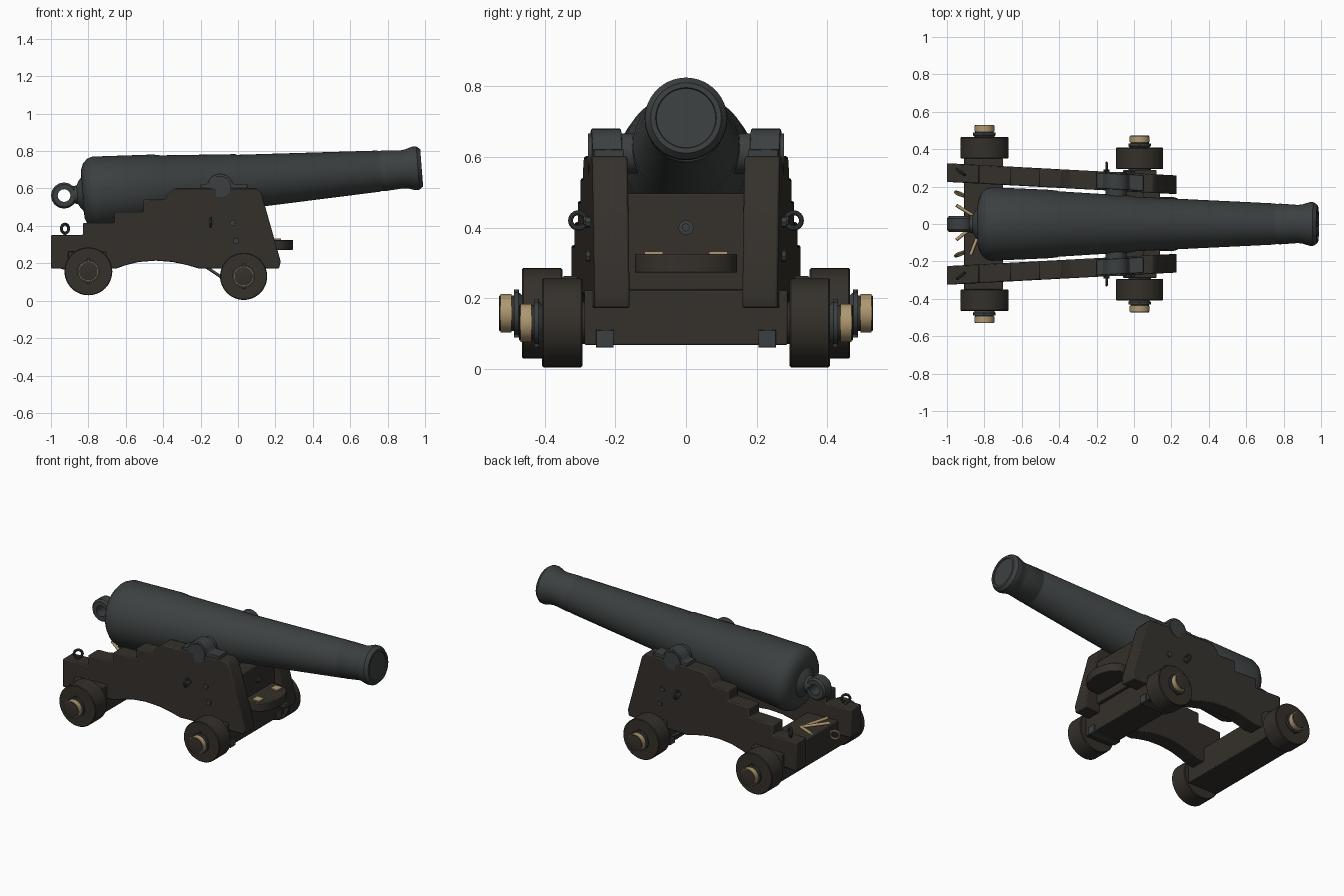
import bpy, bmesh, math
from mathutils import Vector, Matrix

if "Cube" in bpy.data.objects:
    bpy.data.objects.remove(bpy.data.objects["Cube"])


def material(name, col):
    m = bpy.data.materials.new(name)
    m.diffuse_color = (*col, 1)
    m.use_nodes = True
    m.node_tree.nodes["Principled BSDF"].inputs["Base Color"].default_value = m.diffuse_color
    return m


WOOD = material("dark_wood", (.035, .03, .024))
IRON = material("iron", (.045, .051, .051))
BRASS = material("brass", (.42, .31, .16))


def finish(name, bm, mat, bevel=0):
    bmesh.ops.remove_doubles(bm, verts=bm.verts, dist=1e-5)
    bmesh.ops.recalc_face_normals(bm, faces=bm.faces)
    me = bpy.data.meshes.new(name)
    bm.to_mesh(me)
    bm.free()
    ob = bpy.data.objects.new(name, me)
    bpy.context.collection.objects.link(ob)
    me.materials.append(mat)
    if bevel:
        b = ob.modifiers.new("bevel", 'BEVEL')
        b.width, b.segments, b.limit_method = bevel, 2, 'ANGLE'
    bpy.ops.object.select_all(action='DESELECT')
    ob.select_set(True)
    bpy.context.view_layer.objects.active = ob
    bpy.ops.object.shade_smooth_by_angle(angle=math.radians(32))
    return ob


def lathe(name, profile, loc, axis, mat, seg=48):
    """Turn (position along axis, radius) pairs around an axis."""
    bm = bmesh.new()
    vs = [bm.verts.new((r, 0, t)) for t, r in profile]
    es = [bm.edges.new(p) for p in zip(vs, vs[1:])]
    bmesh.ops.spin(bm, geom=vs + es, cent=(0, 0, 0), axis=(0, 0, 1),
                   angle=math.tau, steps=seg, use_merge=True)
    rot = Vector(axis).to_track_quat('Z', 'Y').to_matrix().to_4x4()
    bm.transform(Matrix.Translation(loc) @ rot)
    return finish(name, bm, mat)


def rod(name, a, b, r, mat, seg=24):
    a, b = Vector(a), Vector(b)
    n = (b - a).length
    return lathe(name, [(0, 0), (0, r), (n, r), (n, 0)], a, b - a, mat, seg)


def ring(name, loc, axis, R, r, mat):
    pts = [(r * math.sin(a * math.tau / 10), R + r * math.cos(a * math.tau / 10)) for a in range(11)]
    return lathe(name, pts, loc, axis, mat, 24)


def prism(name, pts, y0, y1, mat, warp=None, bevel=.005):
    """Extrude an xz outline along y, optionally moving the points."""
    bm = bmesh.new()
    f = bm.faces.new([bm.verts.new((x, y0, z)) for x, z in pts])
    new = bmesh.ops.extrude_face_region(bm, geom=[f])['geom']
    bmesh.ops.translate(bm, verts=[v for v in new if isinstance(v, bmesh.types.BMVert)], vec=(0, y1 - y0, 0))
    if warp:
        for v in bm.verts:
            v.co = warp(v.co)
    return finish(name, bm, mat, bevel)


def box(name, x, y, z, mat, bevel=.005):
    return prism(name, [(x[0], z[0]), (x[1], z[0]), (x[1], z[1]), (x[0], z[1])], y[0], y[1], mat, None, bevel)


def cheek_y(x):
    return .275 - (x + 1) * .0533


# Barrel, tilted up towards the muzzle
tilt = .078
axis = Vector((1, 0, tilt)).normalized()
centre = Vector((0, 0, .634))
lathe("barrel", [(-.89, 0), (-.89, .045), (-.862, .05), (-.848, .075), (-.835, .09), (-.832, .13),
                 (-.818, .165), (-.795, .187), (-.765, .197), (-.73, .195), (-.435, .182), (-.43, .179),
                 (-.41, .178), (-.405, .175), (-.003, .15), (.003, .146), (.755, .11), (.76, .107),
                 (.775, .107), (.78, .109), (.88, .102), (.905, .105), (.93, .113), (.945, .117),
                 (.965, .116), (.985, .1), (.985, .086), (.979, .084), (.979, 0)], centre, axis, IRON, 64)

# Breech loop behind the barrel
lathe("breech_loop", [(-.042, .034), (-.042, .06), (-.03, .07), (.03, .07), (.042, .06), (.042, .034), (-.042, .034)],
      (-.93, 0, .562), (0, 1, 0), IRON, 16)

# Trunnions
rod("trunnions", (-.095, -.278, .61), (-.095, .278, .61), .057, IRON, 40)

# Outlines of side cheek and trunnion cap
cheek = [(-1, .35), (-.83, .35), (-.83, .415), (-.66, .415), (-.66, .475), (-.505, .475), (-.505, .54),
         (-.39, .54), (-.375, .57), (-.335, .602), (.10, .602), (.125, .575), (.228, .21), (.22, .172),
         (-.21, .172), (-.27, .19), (-.35, .207), (-.44, .214), (-.53, .207), (-.6, .19), (-.65, .172), (-1, .172)]
cap = [(-.2, .60), (-.2, .622), (-.168, .622)]
cap += [(-.095 - .07 * math.cos(a * math.pi / 12), .61 + .07 * math.sin(a * math.pi / 12)) for a in range(1, 12)]
cap += [(-.022, .622), (.05, .622), (.05, .60)]

for s, side in ((-1, "front"), (1, "back")):
    def warp(c, s=s):
        return Vector((c.x, s * (c.y + cheek_y(c.x)), c.z))
    prism(side + "_cheek", cheek, -.05, .05, WOOD, warp, .006)
    prism(side + "_trunnion_cap", cap, -.042, .042, IRON, warp, .003)

    # Ring bolts and side bolts
    ring(side + "_side_ring", (-.147, s * .305, .42), (1, 0, 0), .022, .007, IRON)
    ring(side + "_rear_ring", (-.925, s * .277, .385), (.6, s * .8, 0), .024, .008, IRON)
    rod(side + "_rear_ring_stem", (-.925, s * .277, .34), (-.925, s * .277, .365), .009, IRON)
    for i, (x, z) in enumerate([(-.03, .415), (-.01, .32), (-.147, .42)]):
        y = cheek_y(x) + .045
        rod(f"{side}_cheek_bolt_{i}", (x, s * y, z), (x, s * (y + .016), z), .016, IRON, 8)
    rod(side + "_axle_brace", (-.17, s * .22, .18), (-.05, s * .22, .1), .008, IRON)
    box(side + "_axle_strap", (-.067, .127), sorted((s * .205, s * .255)), (.06, .11), IRON, .002)

    # Wheels with axle ends and brass bands
    for end, x, z, r, y in (("rear", -.80, .157, .128, .35), ("fore", .03, .13, .126, .293)):
        p, d = (x, s * y, z), (0, s, 0)
        lathe(f"{side}_{end}_wheel", [(0, 0), (0, r - .004), (.004, r), (.111, r), (.115, r - .004), (.115, 0)],
              p, d, WOOD)
        lathe(f"{side}_{end}_axle_end", [(-.06, 0), (-.06, .06), (.01, .06), (.01, .05), (.179, .05), (.18, .047),
                                         (.18, 0)], p, d, WOOD)
        lathe(f"{side}_{end}_collar", [(.115, 0), (.115, .052), (.125, .06), (.138, .06), (.138, 0)], p, d, IRON)
        lathe(f"{side}_{end}_band", [(.145, .045), (.145, .054), (.176, .054), (.176, .045)], p, d, BRASS)
        rod(f"{side}_{end}_linchpin", (x, s * (y + .13), z - .068), (x, s * (y + .13), z + .068), .007, IRON)

    # Brass hinge plates on the front shelf
    box(side + "_hinge", (.18, .23), sorted((s * .065, s * .118)), (.322, .332), BRASS, .001)

# Axletrees
box("fore_axletree", (-.06, .12), (-.288, .288), (.067, .222), WOOD)
box("rear_axletree", (-.91, -.70), (-.35, .35), (.09, .262), WOOD)

# Front transom and its bolt
box("transom", (.05, .14), (-.172, .172), (.222, .497), WOOD)
rod("transom_bolt_plate", (.13, 0, .4), (.147, 0, .4), .022, IRON, 8)
rod("transom_bolt", (.14, 0, .4), (.162, 0, .4), .012, IRON, 8)

# Rounded front shelf, drawn flat then raised
arc = [(.2 + .095 * math.cos(a * math.pi / 24), .145 * math.sin(a * math.pi / 24)) for a in range(-12, 13)]
prism("front_shelf", [(.1, -.145)] + arc + [(.1, .145)], .272, .325, WOOD, lambda c: Vector((c.x, c.z, c.y)), .004)

# Loose brass rods and hook at the rear
for i, (a, b) in enumerate([((-.95, .1, .31), (-.82, .02, .29)), ((-.95, -.085, .31), (-.82, .02, .29)),
                            ((-.874, -.165, .29), (-.81, .0, .28))]):
    rod(f"rear_rod_{i}", a, b, .009, BRASS, 12)
for s in (-1, 1):
    ring("rear_hook", (-.93, s * .16, .2), (.4, s, .2), .028, .007, BRASS)
